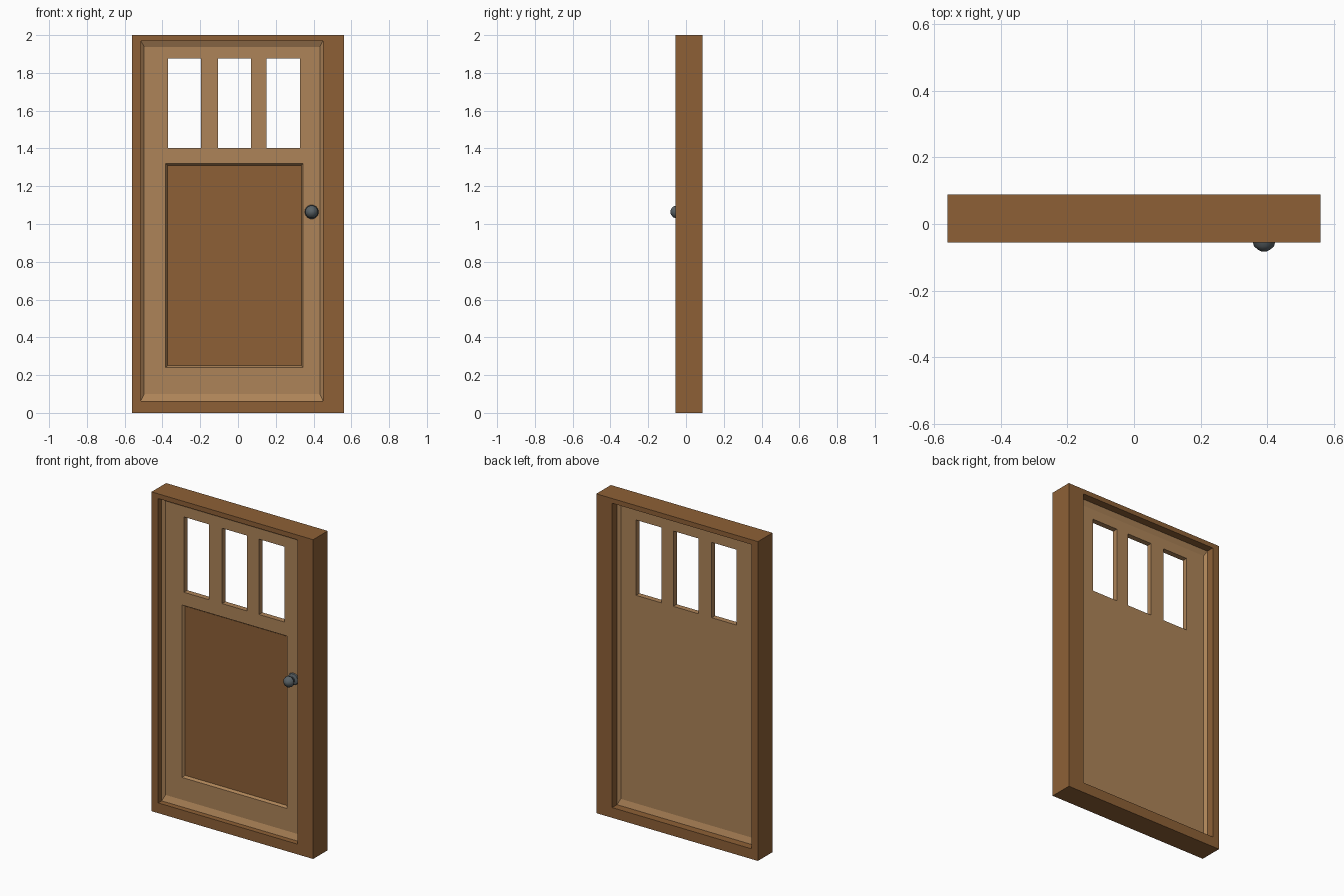
import bpy, bmesh, math

if "Cube" in bpy.data.objects:
    bpy.data.objects.remove(bpy.data.objects["Cube"])


def material(name, rgb):
    m = bpy.data.materials.new(name)
    m.diffuse_color = (*rgb, 1)
    m.use_nodes = True
    m.node_tree.nodes["Principled BSDF"].inputs["Base Color"].default_value = m.diffuse_color
    return m


dark_wood = material("dark wood", (0.27, 0.118, 0.037))
light_wood = material("light wood", (0.42, 0.23, 0.098))
metal = material("grey metal", (0.10, 0.12, 0.13))


def rect_loops(name, loops, mat, ring=False):
    """Skin rectangles (x0, x1, z0, z1, y); capped, or closed into a ring."""
    bm = bmesh.new()
    rows = [[bm.verts.new(p) for p in ((a, y, c), (b, y, c), (b, y, d), (a, y, d))]
            for a, b, c, d, y in loops]
    pairs = list(zip(rows, rows[1:]))
    if ring:
        pairs.append((rows[-1], rows[0]))
    else:
        bm.faces.new(rows[0])
        bm.faces.new(rows[-1])
    for r, s in pairs:
        for i in range(4):
            j = (i + 1) % 4
            bm.faces.new((r[i], r[j], s[j], s[i]))
    return finish(name, bm, mat)


def finish(name, bm, mat):
    bmesh.ops.recalc_face_normals(bm, faces=bm.faces)
    me = bpy.data.meshes.new(name)
    bm.to_mesh(me)
    bm.free()
    me.materials.append(mat)
    ob = bpy.data.objects.new(name, me)
    bpy.context.collection.objects.link(ob)
    return ob


def cut(target, cutter):
    cutter.hide_render = True
    mod = target.modifiers.new("cut", 'BOOLEAN')
    mod.object, mod.operation, mod.solver = cutter, 'DIFFERENCE', 'EXACT'
    bpy.context.view_layer.objects.active = target
    bpy.ops.object.modifier_apply(modifier=mod.name)
    bpy.data.objects.remove(cutter)


# Door frame: off-centre opening
FRONT, BACK = -0.056, 0.088
outer = (-0.56, 0.56, 0, 2)
inner = (-0.514, 0.45, 0.064, 1.97)
rect_loops("door_frame", [(*outer, FRONT), (*outer, BACK), (*inner, BACK), (*inner, FRONT)],
           dark_wood, ring=True)

# Door leaf: sloped border on both sides
face = (-0.497, 0.433, 0.1, 1.938)
door = rect_loops("door_leaf", [(*face, -0.007), (*inner, -0.022), (*inner, 0.04), (*face, 0.027)],
                  light_wood)

# Three window openings
for x0, x1 in ((-0.37, -0.197), (-0.105, 0.069), (0.15, 0.327)):
    w = (x0, x1, 1.403, 1.875)
    cut(door, rect_loops("window_cutter", [(*w, -0.2), (*w, 0.2)], light_wood))

# Sunken lower panel with a narrow bevelled edge
big = (-0.383, 0.345, 0.24, 1.32)
small = (-0.372, 0.335, 0.25, 1.31)
cut(door, rect_loops("panel_cutter", [(*big, -0.1), (*big, -0.007), (*small, 0.01)], light_wood))
rect_loops("lower_panel", [(*small, 0.008), (*small, 0.012)], dark_wood)

# Door knob: lathe around the y axis
profile = [(-0.004, 0.038), (-0.016, 0.035), (-0.022, 0.018), (-0.032, 0.018), (-0.04, 0.028),
           (-0.052, 0.034), (-0.067, 0.030), (-0.078, 0.017), (-0.083, 0.006)]
bm = bmesh.new()
N = 14
rings = [[bm.verts.new((0.39 + r * math.cos(2 * math.pi * k / N), y,
                        1.064 + r * math.sin(2 * math.pi * k / N))) for k in range(N)]
         for y, r in profile]
for r, s in zip(rings, rings[1:]):
    for k in range(N):
        j = (k + 1) % N
        bm.faces.new((r[k], r[j], s[j], s[k]))
bm.faces.new(rings[0])
bm.faces.new(rings[-1])
knob = finish("door_knob", bm, metal)
knob.select_set(True)
bpy.context.view_layer.objects.active = knob
bpy.ops.object.shade_smooth_by_angle(angle=math.radians(40))
